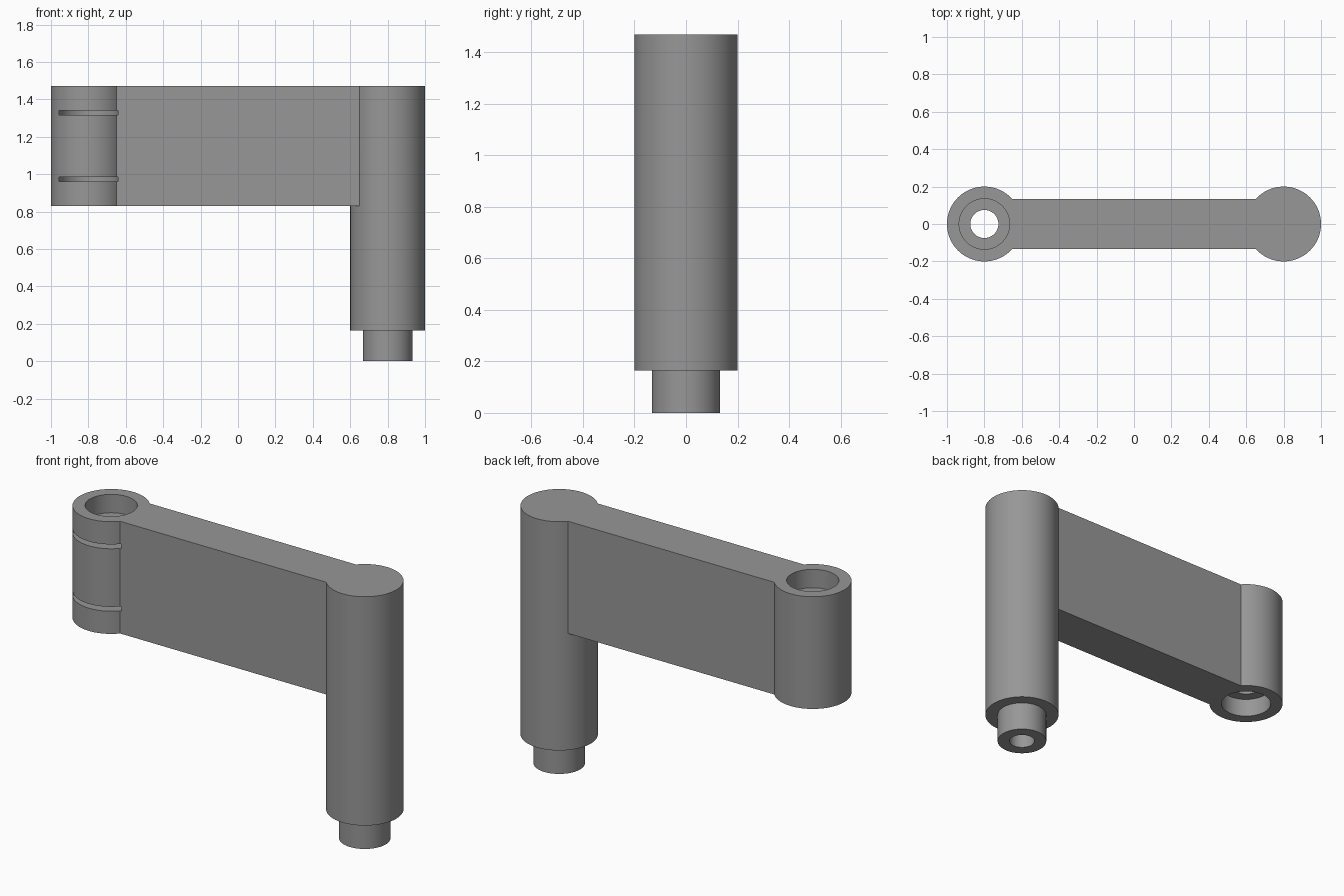
import bpy, math

if "Cube" in bpy.data.objects:
    bpy.data.objects.remove(bpy.data.objects["Cube"])

grey = bpy.data.materials.new("mid grey")
grey.diffuse_color = (0.31, 0.31, 0.31, 1)
grey.use_nodes = True
grey.node_tree.nodes["Principled BSDF"].inputs["Base Color"].default_value = grey.diffuse_color

SOCKET_X, POST_X = -0.8, 0.8
TOP, ARM_BOTTOM, SHOULDER = 1.47, 0.83, 0.165
MID = (TOP + ARM_BOTTOM) / 2


def cylinder(name, x, r, z0, z1):
    bpy.ops.mesh.primitive_cylinder_add(vertices=96, radius=r, depth=z1 - z0,
                                        location=(x, 0, (z0 + z1) / 2))
    ob = bpy.context.object
    ob.name = name
    ob.data.materials.append(grey)
    return ob


def box(name, x0, x1, y0, y1, z0, z1):
    bpy.ops.mesh.primitive_cube_add(size=1, location=((x0 + x1) / 2, (y0 + y1) / 2, (z0 + z1) / 2))
    ob = bpy.context.object
    ob.name = name
    ob.scale = (x1 - x0, y1 - y0, z1 - z0)
    bpy.ops.object.transform_apply(location=False, rotation=False, scale=True)
    ob.data.materials.append(grey)
    return ob


def combine(target, tool, operation):
    """Apply a boolean and remove the tool."""
    mod = target.modifiers.new("boolean", 'BOOLEAN')
    mod.operation, mod.object, mod.solver = operation, tool, 'EXACT'
    bpy.context.view_layer.objects.active = target
    bpy.ops.object.modifier_apply(modifier=mod.name)
    bpy.data.objects.remove(tool, do_unlink=True)


# Solid body: arm, socket barrel, post and stepped pin
body = box("crank_arm", SOCKET_X, POST_X, -0.133, 0.133, ARM_BOTTOM, TOP)
combine(body, cylinder("socket_barrel", SOCKET_X, 0.2, ARM_BOTTOM, TOP), 'UNION')
combine(body, cylinder("post", POST_X, 0.2, SHOULDER, TOP), 'UNION')
combine(body, cylinder("pin", POST_X, 0.133, 0, SHOULDER + 0.05), 'UNION')

# Through hole in the socket and blind hole in the pin
combine(body, cylinder("through_hole", SOCKET_X, 0.075, ARM_BOTTOM - 0.1, TOP + 0.1), 'DIFFERENCE')
combine(body, cylinder("pin_hole", POST_X, 0.068, -0.1, 0.3), 'DIFFERENCE')

# Counterbores and front-loading slots, mirrored about the arm's mid height
for s in (-1, 1):
    z0, z1 = sorted((MID + s * 0.215, MID + s * 0.42))
    combine(body, cylinder("counterbore", SOCKET_X, 0.135, z0, z1), 'DIFFERENCE')
    z0, z1 = MID + s * 0.178 - 0.0125, MID + s * 0.178 + 0.0125
    slot = cylinder("slot", SOCKET_X, 0.158, z0, z1)
    combine(slot, box("slot_mouth", SOCKET_X - 0.158, SOCKET_X + 0.158, -0.3, 0, z0, z1), 'UNION')
    combine(body, slot, 'DIFFERENCE')

# One grey throughout, smooth barrels with crisp edges
body.data.materials.clear()
body.data.materials.append(grey)
for p in body.data.polygons:
    p.material_index = 0
bpy.ops.object.select_all(action='DESELECT')
body.select_set(True)
bpy.context.view_layer.objects.active = body
bpy.ops.object.shade_smooth_by_angle(angle=math.radians(30))
